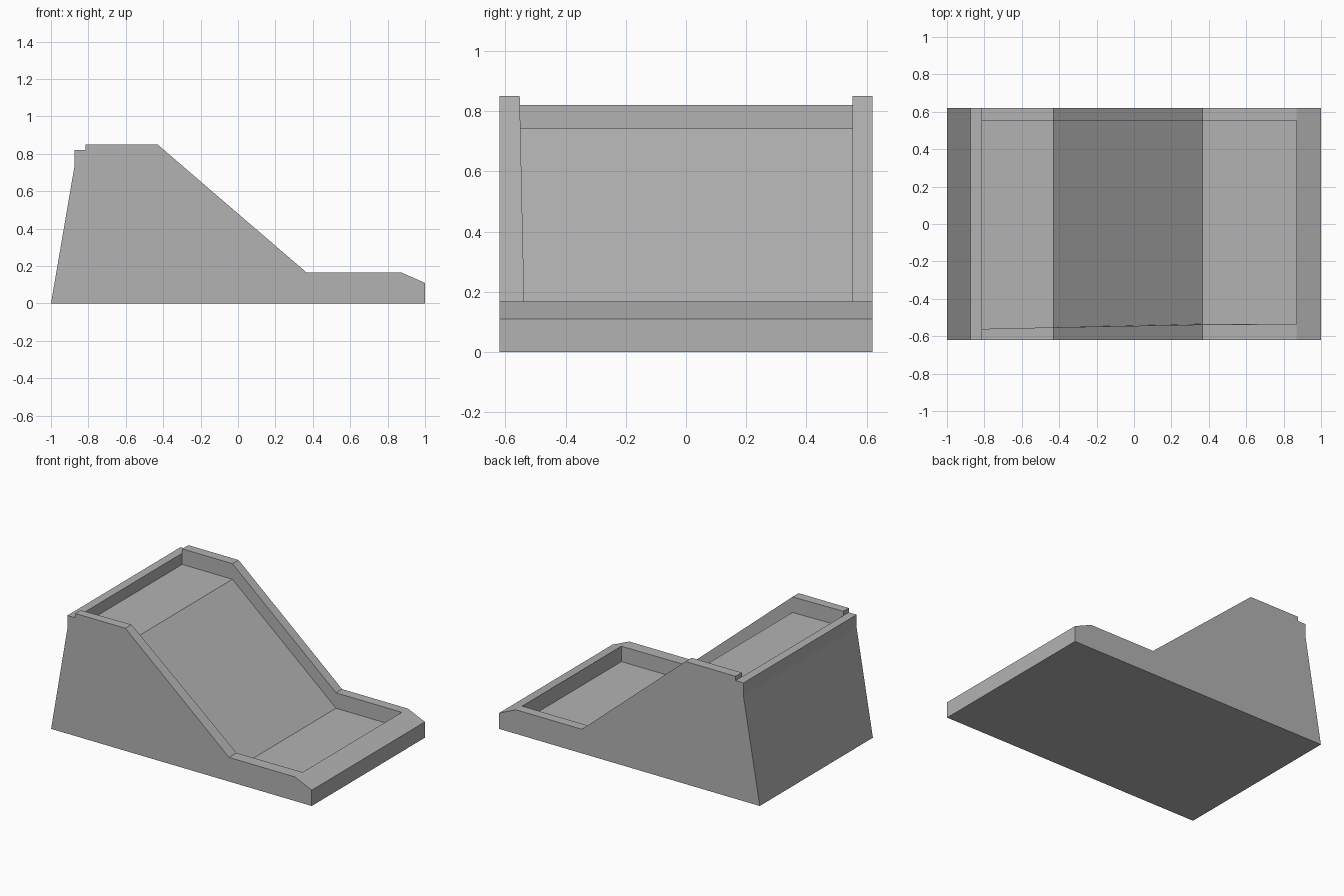
import bpy
import bmesh

if "Cube" in bpy.data.objects:
    bpy.data.objects.remove(bpy.data.objects["Cube"], do_unlink=True)

HALF_WIDTH = 0.62

grey = bpy.data.materials.new("plain grey")
grey.use_nodes = True
colour = (0.45, 0.45, 0.45, 1)
grey.diffuse_color = colour
grey.node_tree.nodes["Principled BSDF"].inputs["Base Color"].default_value = colour


def side_prism(name, profile, front_y, back_y):
    """Solid from an (x, z) profile; front_y and back_y give the side position at each x."""
    bm = bmesh.new()
    front = [bm.verts.new((x, front_y(x), z)) for x, z in profile]
    back = [bm.verts.new((x, back_y(x), z)) for x, z in profile]
    bm.faces.new(front)
    bm.faces.new(back[::-1])
    for i in range(len(profile)):
        j = (i + 1) % len(profile)
        bm.faces.new((front[i], front[j], back[j], back[i]))
    bmesh.ops.recalc_face_normals(bm, faces=bm.faces)
    mesh = bpy.data.meshes.new(name)
    bm.to_mesh(mesh)
    bm.free()
    mesh.materials.append(grey)
    obj = bpy.data.objects.new(name, mesh)
    bpy.context.collection.objects.link(obj)
    return obj


def inner_front(x):
    """The front rail is thinner at the top platform and thickens down the slope."""
    t = min(max((x + 0.815) / 1.18, 0), 1)
    return -0.561 + 0.026 * t


# Outer body: slanted rear, notched end wall, rails, ramp and sloping lip
body = side_prism(
    "ramp_body",
    [(-1, 0), (1, 0), (1, 0.11), (0.87, 0.167), (0.365, 0.167),
     (-0.43, 0.85), (-0.815, 0.85), (-0.815, 0.82), (-0.875, 0.82), (-0.875, 0.73)],
    lambda x: -HALF_WIDTH, lambda x: HALF_WIDTH)

# Recessed channel running from the platform down to the landing
channel = side_prism(
    "channel_cutter",
    [(-0.815, 0.742), (-0.43, 0.742), (0.365, 0.06), (0.87, 0.06),
     (0.87, 1.2), (0.365, 1.2), (-0.43, 1.2), (-0.815, 1.2)],
    inner_front, lambda x: 0.553)
channel.hide_render = True

cut = body.modifiers.new("channel", "BOOLEAN")
cut.operation = "DIFFERENCE"
cut.solver = "EXACT"
cut.object = channel
bpy.context.view_layer.objects.active = body
bpy.ops.object.modifier_apply(modifier=cut.name)
bpy.data.objects.remove(channel, do_unlink=True)
